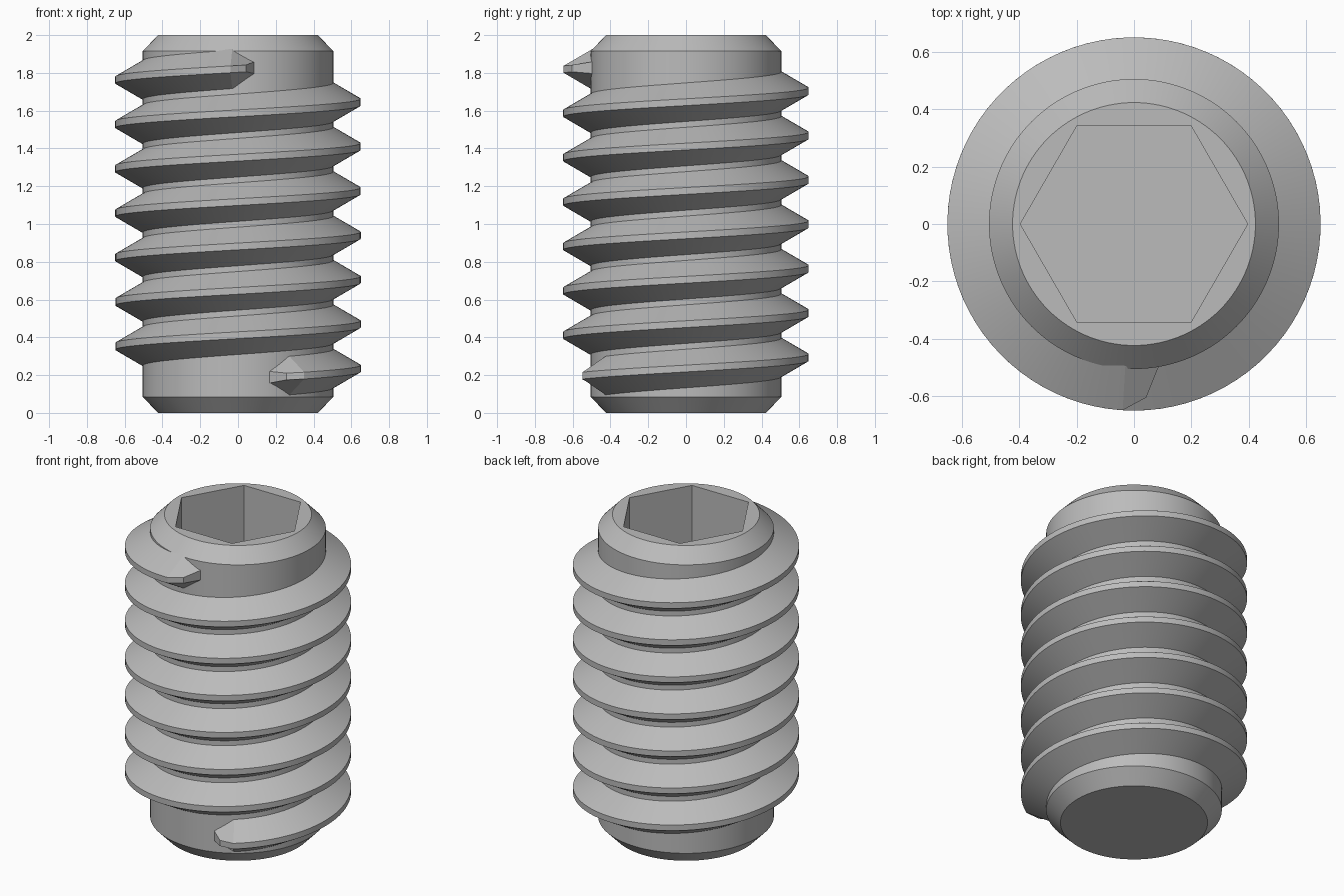
import bpy, bmesh, math
from math import radians, cos, sin

if "Cube" in bpy.data.objects:
    bpy.data.objects.remove(bpy.data.objects["Cube"], do_unlink=True)

ROOT, CREST = 0.505, 0.65            # core and thread radii
PITCH = 0.235
SEGMENTS = 120

steel = bpy.data.materials.new("grey steel")
steel.use_nodes = True
GREY = (0.5, 0.5, 0.5, 1)
steel.diffuse_color = GREY
steel.node_tree.nodes["Principled BSDF"].inputs["Base Color"].default_value = GREY


def loft(name, rings, closed_caps=True):
    """Bridge a list of equal closed rings of points and cap both ends."""
    bm = bmesh.new()
    loops = [[bm.verts.new(p) for p in ring] for ring in rings]
    for a, b in zip(loops, loops[1:]):
        for i in range(len(a)):
            j = (i + 1) % len(a)
            bm.faces.new((a[i], a[j], b[j], b[i]))
    bm.faces.new(loops[0])
    bm.faces.new(loops[-1])
    bmesh.ops.recalc_face_normals(bm, faces=bm.faces)
    mesh = bpy.data.meshes.new(name)
    bm.to_mesh(mesh)
    bm.free()
    mesh.materials.append(steel)
    obj = bpy.data.objects.new(name, mesh)
    bpy.context.collection.objects.link(obj)
    bpy.ops.object.select_all(action='DESELECT')
    obj.select_set(True)
    bpy.context.view_layer.objects.active = obj
    bpy.ops.object.shade_smooth_by_angle(angle=radians(20))
    return obj


def polar(radius, angle, z):
    return (radius * cos(angle), radius * sin(angle), z)


def circle(radius, z):
    return [polar(radius, math.tau * i / SEGMENTS, z) for i in range(SEGMENTS)]


def hexagon(apothem, z):
    ring = []
    for i in range(SEGMENTS):
        a = math.tau * i / SEGMENTS
        off = a % radians(60) - radians(30)
        ring.append(polar(apothem / cos(off), a, z))
    return ring


# Chamfered core with a blind hexagonal socket
loft("screw_body", [
    circle(0.423, 0), circle(ROOT, 0.085), circle(ROOT, 1.915), circle(0.423, 2),
    hexagon(0.343, 2), hexagon(0.343, 1.17)])


# Helical thread with a flat crest and blunt tapered ends
def section(crest_deg, root_deg, crest_r, crest_half, root_half):
    points = []
    for deg, r, half in ((root_deg, ROOT - 0.01, -root_half), (crest_deg, crest_r, -crest_half),
                         (crest_deg, crest_r, crest_half), (root_deg, ROOT - 0.01, root_half)):
        points.append(polar(r, radians(deg), PITCH * (1 + deg / 360) + half))
    return points


START, END = -57.4, 2426.5
STEPS = 600
sections = [section(START - 7.5, START - 14, 0.606, 0.018, 0.032)]
for i in range(STEPS + 1):
    deg = START + (END - START) * i / STEPS
    sections.append(section(deg, deg, CREST, 0.018, 0.108))
sections.append(section(END + 7.5, END + 14, 0.606, 0.018, 0.032))
loft("thread", sections)
